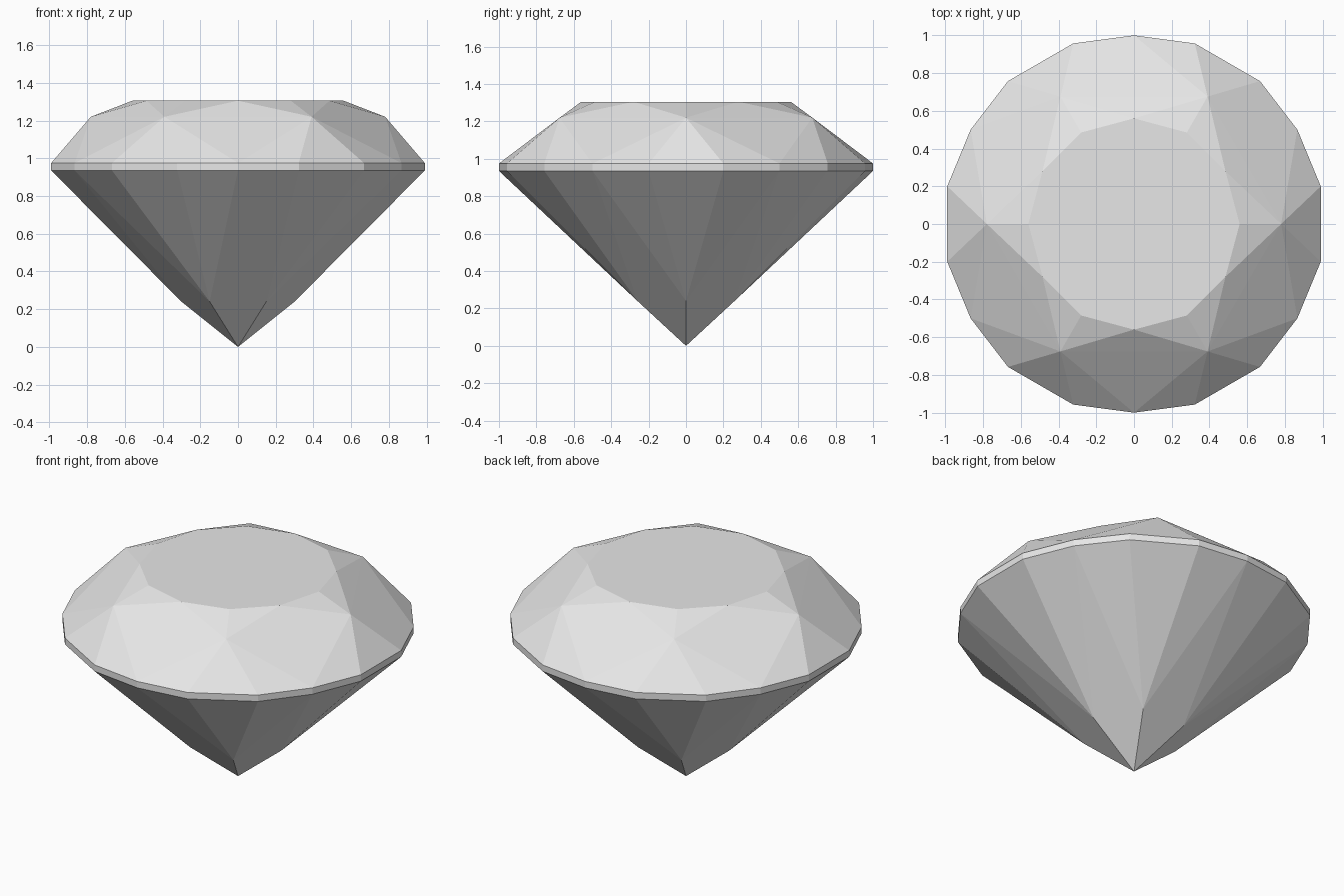
import bpy
import bmesh
from math import sin, cos, radians

cube = bpy.data.objects.get("Cube")
if cube:
    bpy.data.objects.remove(cube, do_unlink=True)

FOLDS = 6            # the cut repeats around the axis
STEP = 360 / FOLDS
SPREAD = 11.4        # half angle between the paired girdle corners

bm = bmesh.new()


def ring(radius, z, offset=0.0):
    """One corner per repeat of the cut."""
    angles = [radians(i * STEP + offset) for i in range(FOLDS)]
    return [bm.verts.new((radius * cos(a), radius * sin(a), z)) for a in angles]


# Rings of corners, from the table down to the point
table_main = ring(0.56, 1.305)
table_star = ring(0.56, 1.305, STEP / 2)
crown = ring(0.78, 1.22)
girdle_top = [ring(1.01, 0.975, SPREAD), ring(1.0, 0.975, STEP / 2), ring(1.01, 0.975, -SPREAD)]
girdle_low = [ring(1.01, 0.935, SPREAD), ring(1.0, 0.935, STEP / 2), ring(1.01, 0.935, -SPREAD)]
pavilion = ring(0.3, 0.24)
point = bm.verts.new((0, 0, 0))

# Flat table
bm.faces.new([v for pair in zip(table_main, table_star) for v in pair])

for i in range(FOLDS):
    j = (i + 1) % FOLDS
    # Girdle corners of this repeat, in order around the axis
    top = [girdle_top[2][i], girdle_top[0][i], girdle_top[1][i], girdle_top[2][j]]
    low = [girdle_low[2][i], girdle_low[0][i], girdle_low[1][i], girdle_low[2][j]]

    # Crown: facets beside the table, star facet and main facet
    bm.faces.new((table_main[i], crown[i], table_star[i]))
    bm.faces.new((table_star[i], crown[j], table_main[j]))
    bm.faces.new((table_star[i], crown[i], crown[j]))
    bm.faces.new((crown[i], top[2], crown[j]))

    # Crown: facets that meet the girdle
    bm.faces.new((crown[i], top[0], top[1]))
    bm.faces.new((crown[i], top[1], top[2]))
    bm.faces.new((crown[j], top[2], top[3]))

    # Girdle band
    for k in range(3):
        bm.faces.new((top[k], low[k], low[k + 1], top[k + 1]))

    # Pavilion: girdle facets and the long kite down to the point
    bm.faces.new((pavilion[i], low[1], low[0]))
    bm.faces.new((pavilion[i], low[2], low[1]))
    bm.faces.new((pavilion[j], low[3], low[2]))
    bm.faces.new((point, pavilion[j], low[2], pavilion[i]))

bmesh.ops.recalc_face_normals(bm, faces=bm.faces)
mesh = bpy.data.meshes.new("cut_gem")
bm.to_mesh(mesh)
bm.free()

# Single pale grey material
grey = bpy.data.materials.new("pale_grey")
grey.use_nodes = True
colour = (0.8, 0.8, 0.8, 1.0)
grey.diffuse_color = colour
grey.node_tree.nodes["Principled BSDF"].inputs["Base Color"].default_value = colour
mesh.materials.append(grey)

bpy.context.collection.objects.link(bpy.data.objects.new("cut_gem", mesh))
